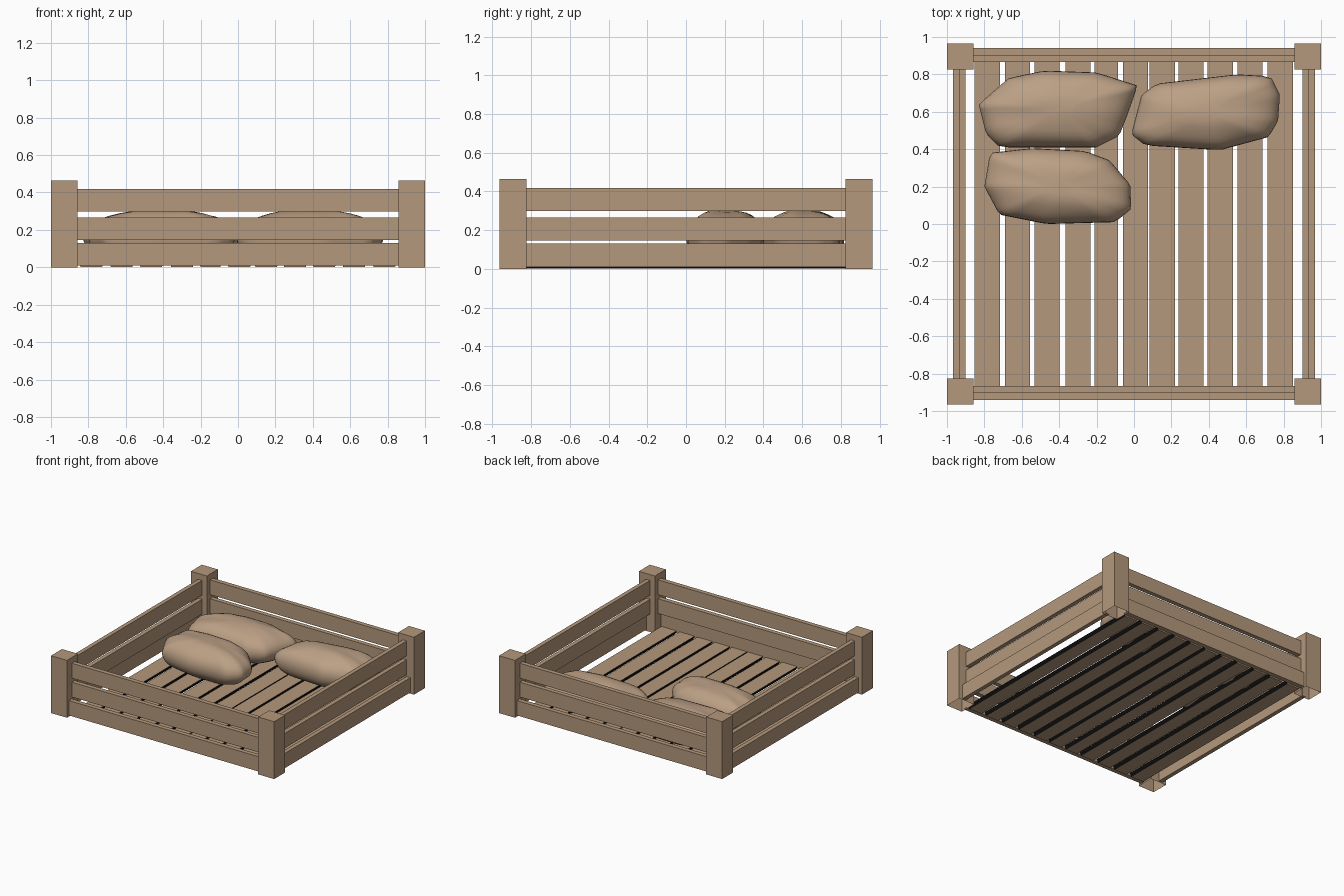
import bpy, bmesh, math
from mathutils import Vector

if "Cube" in bpy.data.objects:
    bpy.data.objects.remove(bpy.data.objects["Cube"])


def material(name, rgb):
    m = bpy.data.materials.new(name)
    m.diffuse_color = (*rgb, 1)
    m.use_nodes = True
    m.node_tree.nodes["Principled BSDF"].inputs["Base Color"].default_value = m.diffuse_color
    return m


wood = material("tan wood", (0.455, 0.315, 0.20))
cloth = material("beige cloth", (0.50, 0.35, 0.235))
black = material("black edge", (0.004, 0.004, 0.004))


def finish(bm, name, mat):
    bmesh.ops.recalc_face_normals(bm, faces=bm.faces)
    me = bpy.data.meshes.new(name)
    bm.to_mesh(me)
    bm.free()
    me.materials.append(mat)
    ob = bpy.data.objects.new(name, me)
    bpy.context.collection.objects.link(ob)
    return ob


def box(name, x0, x1, y0, y1, z0, z1, open_bottom=False):
    bm = bmesh.new()
    bmesh.ops.create_cube(bm, size=1)
    for v in bm.verts:
        v.co = Vector(((x0 + x1) / 2 + v.co.x * (x1 - x0),
                       (y0 + y1) / 2 + v.co.y * (y1 - y0),
                       (z0 + z1) / 2 + v.co.z * (z1 - z0)))
    bmesh.ops.recalc_face_normals(bm, faces=bm.faces)
    if open_bottom:
        low = [f for f in bm.faces if f.calc_center_median().z < z0 + 1e-4]
        bmesh.ops.delete(bm, geom=low, context='FACES_ONLY')
    return finish(bm, name, wood)


# Corner posts, hollow underneath
for sx in (-1, 1):
    for sy in (-1, 1):
        x, y = sx * 0.9285, sy * 0.895
        box("corner_post", x - 0.0715, x + 0.0715, y - 0.07, y + 0.07, 0, 0.465, True)

# Three rails per side: the lowest sits one board further out
for name, z0, outer in (("lower", 0.01, True), ("middle", 0.145, False), ("upper", 0.298, False)):
    z1 = z0 + 0.12
    for s in (-1, 1):
        y = s * (0.9225 if outer else 0.885)
        box(name + "_cross_rail", -0.86, 0.86, y - 0.0185, y + 0.0185, z0, z1)
        x = s * (0.951 if outer else 0.917)
        box(name + "_side_rail", x - 0.017, x + 0.017, -0.83, 0.83, z0, z1)

# Floor slats with black long edges, slightly irregular spacing
starts = (-0.852, -0.69, -0.532, -0.367, -0.21, -0.06, 0.083, 0.237, 0.393, 0.553, 0.715)
for x in starts:
    w = 0.125 if x == -0.21 else 0.135
    slat = box("floor_slat", x, x + w, -0.9, 0.9, 0.002, 0.03)
    slat.data.materials.append(black)
    for v in slat.data.vertices:
        if v.co.z < 0.01:
            v.co.x += 0.01 if v.co.x < x + w / 2 else -0.01
    for p in slat.data.polygons:
        p.material_index = int(abs(p.normal.x) > 0.5)


def reach(outline, c, a):
    """Distance from the centre to the outline in direction a."""
    d = Vector((math.cos(a), math.sin(a)))
    best = 0
    for i, p in enumerate(outline):
        p, q = Vector(p) - c, Vector(outline[i - 1]) - c
        e = q - p
        den = d.x * e.y - d.y * e.x
        if abs(den) < 1e-9:
            continue
        t = (p.x * e.y - p.y * e.x) / den
        u = (p.x * d.y - p.y * d.x) / den
        if -1e-6 <= u <= 1 + 1e-6 and t > best:
            best = t
    return best


# Stuffed pillows: domed over an uneven plan outline, with lengthwise creases
def pillow(name, outline, seed):
    xs, ys = [p[0] for p in outline], [p[1] for p in outline]
    c = Vector(((min(xs) + max(xs)) / 2, (min(ys) + max(ys)) / 2))
    ratio = (max(ys) - min(ys)) / (max(xs) - min(xs))
    n, rows = 56, 18
    bm = bmesh.new()
    angs = [math.atan2(ratio * math.sin(2 * math.pi * i / n), math.cos(2 * math.pi * i / n))
            for i in range(n)]
    far = [reach(outline, c, a) for a in angs]
    rings = []
    for j in range(1, rows):
        t = math.pi * (j / rows - 0.5)
        r = math.cos(t) ** 0.85
        h = math.copysign(abs(math.sin(t)) ** 0.95, t)
        ring = []
        for a, f in zip(angs, far):
            x, y = f * r * math.cos(a), f * r * math.sin(a)
            crease = 1 + 0.03 * math.sin(32 * y + 5 * x + seed)
            ring.append(bm.verts.new((c.x + x, c.y + y, 0.162 + 0.143 * h * crease)))
        rings.append(ring)
    for a, b in zip(rings, rings[1:]):
        for i in range(n):
            bm.faces.new((a[i - 1], a[i], b[i], b[i - 1]))
    bm.faces.new(rings[0])
    bm.faces.new(rings[-1])
    ob = finish(bm, name, cloth)
    for p in ob.data.polygons:
        p.use_smooth = True


pillow("back_left_pillow", [(-.83, .64), (-.67, .78), (-.48, .82), (-.2, .81), (.02, .74),
                            (-.04, .57), (-.08, .47), (-.2, .41), (-.72, .41), (-.79, .48)], 1.0)
pillow("back_right_pillow", [(-.015, .48), (.04, .69), (.12, .75), (.55, .80), (.73, .79),
                             (.78, .69), (.77, .55), (.72, .465), (.46, .395), (.06, .42)], 2.3)
pillow("front_left_pillow", [(-.80, .20), (-.77, .38), (-.55, .405), (-.26, .39), (-.13, .34),
                             (-.02, .21), (-.015, .08), (-.1, .01), (-.47, 0), (-.72, .05)], 3.7)
